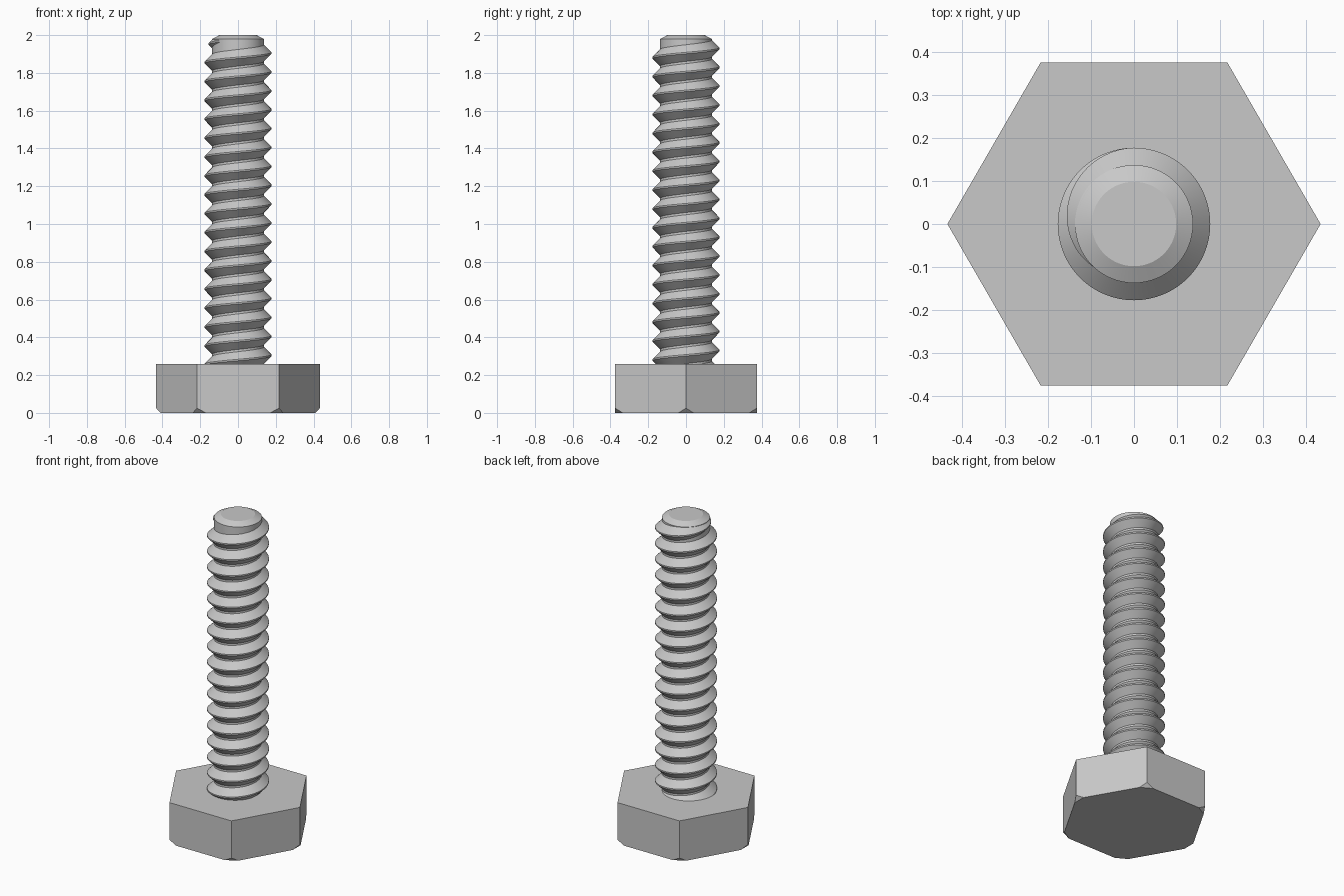
import bpy, bmesh
from math import cos, sin, pi, radians
from mathutils import Vector

cube = bpy.data.objects.get("Cube")
if cube:
    bpy.data.objects.remove(cube)

STEEL = (0.58, 0.58, 0.58, 1)
HEAD_R, HEAD_H = 0.433, 0.26
CORE_R, CREST_R = 0.137, 0.177
PITCH, SEGS = 0.1, 64

steel = bpy.data.materials.new("grey_steel")
steel.use_nodes = True
steel.diffuse_color = STEEL
steel.node_tree.nodes["Principled BSDF"].inputs["Base Color"].default_value = STEEL


def finish(name, bm, smooth):
    bmesh.ops.recalc_face_normals(bm, faces=bm.faces[:])
    mesh = bpy.data.meshes.new(name)
    bm.to_mesh(mesh)
    bm.free()
    mesh.materials.append(steel)
    obj = bpy.data.objects.new(name, mesh)
    bpy.context.collection.objects.link(obj)
    if smooth:
        bpy.ops.object.select_all(action="DESELECT")
        obj.select_set(True)
        bpy.context.view_layer.objects.active = obj
        bpy.ops.object.shade_smooth_by_angle(angle=radians(15))


def bridge(bm, a, b):
    for i in range(len(a)):
        j = (i + 1) % len(a)
        bm.faces.new((a[i], a[j], b[j], b[i]))


def ring(bm, r, z, n):
    return [bm.verts.new((r * cos(2 * pi * i / n), r * sin(2 * pi * i / n), z))
            for i in range(n)]


def lathe(bm, profile, n):
    rings = [ring(bm, r, z, n) for r, z in profile]
    for a, b in zip(rings, rings[1:]):
        bridge(bm, a, b)
    bm.faces.new(rings[0])
    bm.faces.new(rings[-1])


# Hexagonal head, with its six lower corners cut off
bm = bmesh.new()
lathe(bm, [(HEAD_R, 0), (HEAD_R, HEAD_H)], 6)
for k in range(6):
    a = k * pi / 3
    out = Vector((cos(a), sin(a), 0))
    cut = bmesh.ops.bisect_plane(
        bm, geom=bm.verts[:] + bm.edges[:] + bm.faces[:], dist=1e-5,
        plane_co=out * 0.41, plane_no=out * 0.025 - Vector((0, 0, 0.023)),
        clear_outer=True)
    edges = [e for e in cut["geom_cut"] if isinstance(e, bmesh.types.BMEdge)]
    bmesh.ops.holes_fill(bm, edges=edges, sides=0)
finish("hex_head", bm, False)

# Shank core with a chamfered tip
bm = bmesh.new()
lathe(bm, [(CORE_R, HEAD_H - 0.05), (CORE_R, 1.98), (0.098, 2.0)], SEGS)
finish("shank_core", bm, True)

# Right-handed helical ridge, fading into the core near the tip
bm = bmesh.new()
first, last, fade = -17 * SEGS, int(SEGS * 0.667), int(SEGS * 0.25)
root_r = CORE_R - 0.004
previous = None
for step in range(first, last + 1):
    turn = step / SEGS
    t = max(0, (step - fade) / (last - fade))
    keep = max(0.02, 1 - t ** 1.4)
    crest = root_r + (CREST_R - root_r) * keep
    base = 0.005 + 0.043 * keep
    z = 1.905 + PITCH * turn
    c, s = cos(2 * pi * turn), sin(2 * pi * turn)
    section = [bm.verts.new((r * c, r * s, z + dz)) for r, dz in
               ((root_r, -base), (crest, -0.004), (crest, 0.004), (root_r, base))]
    if previous:
        bridge(bm, previous, section)
    else:
        bm.faces.new(section)
    previous = section
bm.faces.new(previous)
finish("screw_thread", bm, True)
